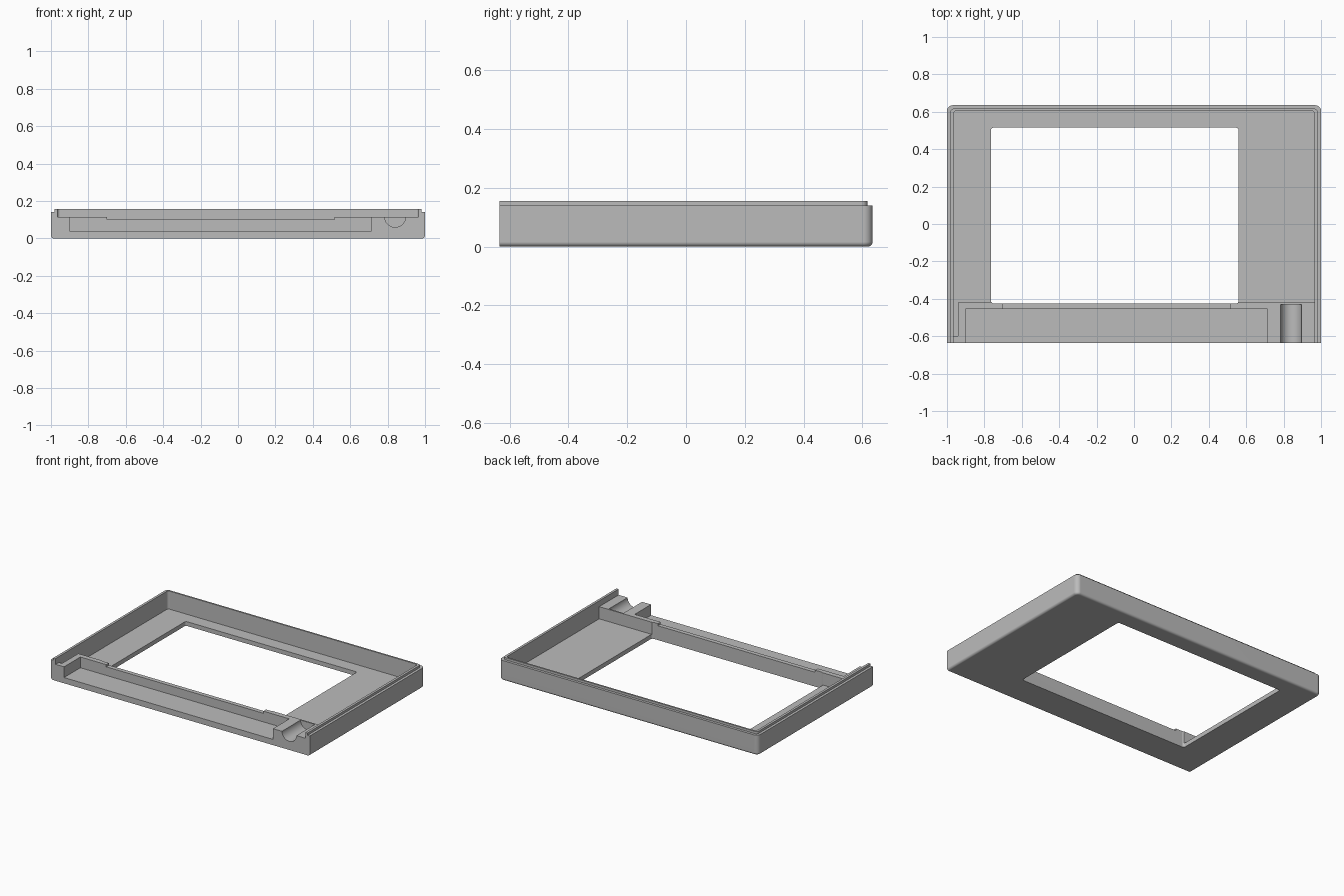
import bpy, bmesh, math

if "Cube" in bpy.data.objects:
    bpy.data.objects.remove(bpy.data.objects["Cube"])

grey = bpy.data.materials.new("plain grey")
grey.diffuse_color = (0.5, 0.5, 0.5, 1)
grey.use_nodes = True
grey.node_tree.nodes["Principled BSDF"].inputs["Base Color"].default_value = grey.diffuse_color


def block(name, x0, x1, y0, y1, z0, z1, radius=0, front_too=False, fillet=0):
    """Box with rounded upright edges and an optional fillet under the rear and sides."""
    bm = bmesh.new()
    bmesh.ops.create_cube(bm, size=1)
    for v in bm.verts:
        v.co = (x1 if v.co.x > 0 else x0, y1 if v.co.y > 0 else y0, z1 if v.co.z > 0 else z0)

    def centre(e):
        return (e.verts[0].co + e.verts[1].co) / 2

    if radius:
        upright = [e for e in bm.edges
                   if abs(e.verts[0].co.z - e.verts[1].co.z) > 1e-5
                   and (front_too or centre(e).y > (y0 + y1) / 2)]
        bmesh.ops.bevel(bm, geom=upright, offset=radius, segments=6, profile=0.5, affect='EDGES')
    if fillet:
        under = [e for e in bm.edges
                 if all(abs(v.co.z - z0) < 1e-5 for v in e.verts) and centre(e).y > y0 + 1e-4]
        bmesh.ops.bevel(bm, geom=under, offset=fillet, segments=5, profile=0.5, affect='EDGES')
    bmesh.ops.recalc_face_normals(bm, faces=bm.faces)
    mesh = bpy.data.meshes.new(name)
    bm.to_mesh(mesh)
    bm.free()
    ob = bpy.data.objects.new(name, mesh)
    bpy.context.collection.objects.link(ob)
    mesh.materials.append(grey)
    return ob


def combine(target, tool, operation):
    """Apply a boolean and throw the tool away."""
    mod = target.modifiers.new("boolean", 'BOOLEAN')
    mod.operation, mod.solver, mod.object = operation, 'EXACT', tool
    bpy.context.view_layer.objects.active = target
    bpy.ops.object.modifier_apply(modifier=mod.name)
    bpy.data.objects.remove(tool)


# Outer shell with stepped lip
frame = block("bezel_frame", -1, 1, -0.635, 0.635, 0, 0.14, 0.03, fillet=0.016)
combine(frame, block("lip", -0.982, 0.982, -0.635, 0.617, 0.1, 0.156, 0.02), 'UNION')

# Main tray, lowered front ledge and the slot at its left end
cuts = [
    block("tray_cut", -0.965, 0.965, -0.42, 0.605, 0.03, 0.3, 0.015),
    block("ledge_cut", -0.965, 0.965, -0.7, -0.41, 0.115, 0.3),
    block("slot_cut", -0.965, -0.94, -0.6, -0.41, 0.03, 0.3),
    # Front pocket, dip in its rear wall, and the window
    block("pocket_cut", -0.9, 0.715, -0.7, -0.455, 0.04, 0.3),
    block("dip_cut", -0.7, 0.515, -0.5, -0.41, 0.1, 0.3),
    block("window_cut", -0.765, 0.56, -0.425, 0.515, -0.1, 0.3, 0.015, front_too=True),
]
for cut in cuts:
    combine(frame, cut, 'DIFFERENCE')

# Half-round cable channel
bpy.ops.mesh.primitive_cylinder_add(vertices=48, radius=0.056, depth=0.27,
                                    location=(0.84, -0.565, 0.116),
                                    rotation=(math.pi / 2, 0, 0))
channel = bpy.context.object
channel.data.materials.append(grey)
combine(frame, channel, 'DIFFERENCE')

# Smooth fillets, crisp corners
bpy.ops.object.select_all(action='DESELECT')
frame.select_set(True)
bpy.context.view_layer.objects.active = frame
bpy.ops.object.shade_smooth_by_angle(angle=math.radians(30))
weighted = frame.modifiers.new("weighted normals", 'WEIGHTED_NORMAL')
weighted.keep_sharp = True
